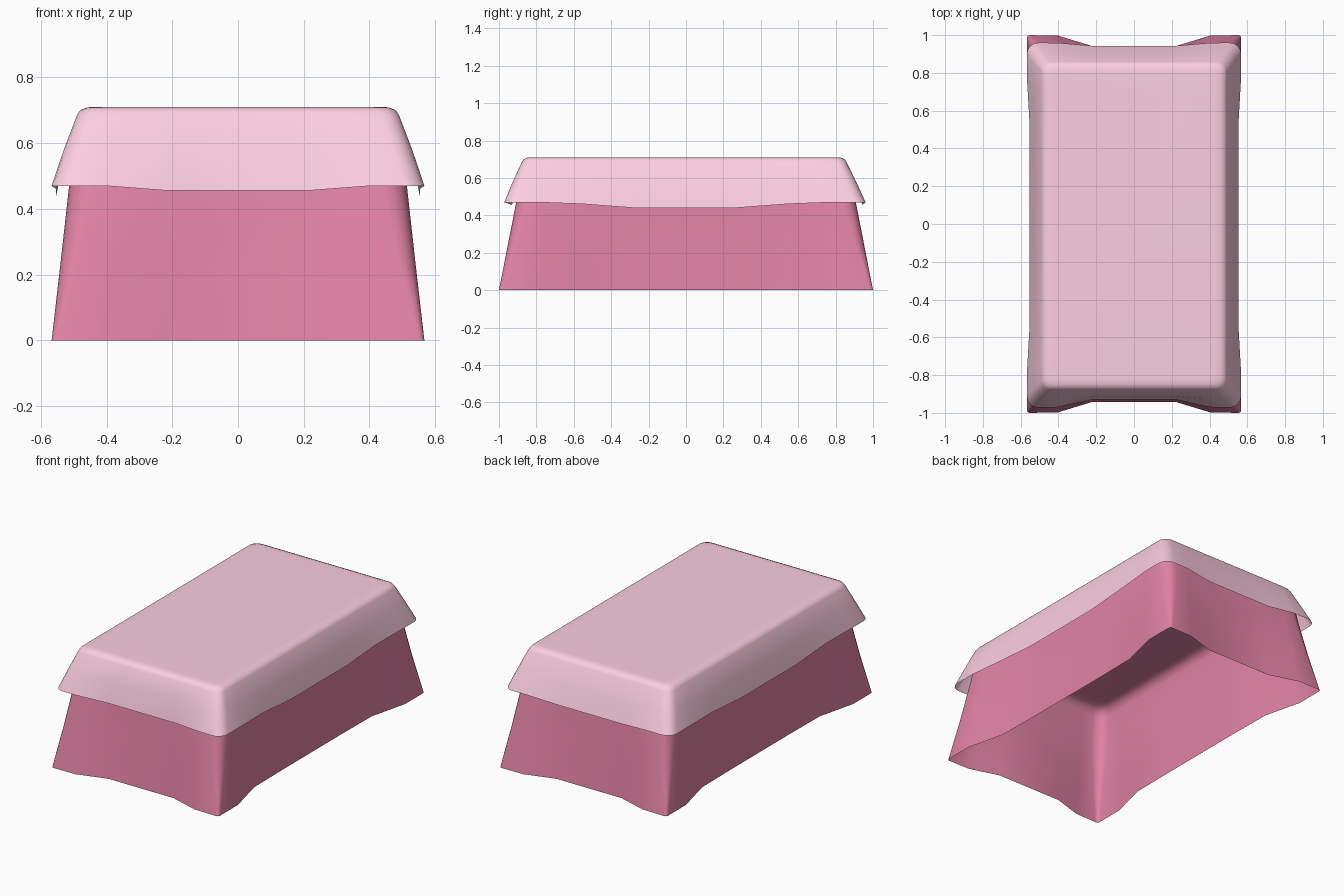
import bpy, bmesh, math

if "Cube" in bpy.data.objects:
    bpy.data.objects.remove(bpy.data.objects["Cube"])


def material(name, rgb):
    m = bpy.data.materials.new(name)
    m.diffuse_color = (*rgb, 1)
    m.use_nodes = True
    m.node_tree.nodes["Principled BSDF"].inputs["Base Color"].default_value = m.diffuse_color
    return m


def ring(hx, hy, z, r, dx=0, dy=0, sag_x=0, sag_y=0, cy=0, front=0):
    """Rounded rectangle whose side middles are pulled in (dx, dy) and down (sag)."""
    def quarter(dy):
        q = [(hx - dx, .28 * hy, z - sag_x), (hx - dx * .95, .57 * hy, z - sag_x * .3),
             (hx, .81 * hy, z)]
        for i in range(5):
            a = math.pi / 8 * i
            q.append((hx - r + r * math.cos(a), hy - r + r * math.sin(a), z))
        return q + [(.71 * hx, hy - dy * .05, z), (.39 * hx, hy - dy, z - sag_y)]
    b, f = quarter(dy), quarter(dy + front)
    pts = b + [(-x, y, h) for x, y, h in reversed(b)]
    pts += [(-x, -y, h) for x, y, h in f] + [(x, -y, h) for x, y, h in reversed(f)]
    return [(x, y + cy, h) for x, y, h in pts]


def loft(name, rings, mat):
    """Skin successive rings and cap the last one."""
    bm = bmesh.new()
    loops = [[bm.verts.new(p) for p in pts] for pts in rings]
    n = len(loops[0])
    for a, b in zip(loops, loops[1:]):
        for i in range(n):
            j = (i + 1) % n
            bm.faces.new((a[i], a[j], b[j], b[i]))
    bm.faces.new(loops[-1])
    me = bpy.data.meshes.new(name)
    bm.to_mesh(me)
    bm.free()
    me.shade_smooth()
    me.materials.append(mat)
    ob = bpy.data.objects.new(name, me)
    bpy.context.collection.objects.link(ob)
    return ob


# Bed skirt: open at the bottom, flared corners, closed under the blanket
loft("bed_skirt", [
    ring(.567, 1.0, 0, .015, .062, .058),
    ring(.540, .954, .235, .05, .04, .036),
    ring(.515, .91, .46, .07, .02, .018),
    ring(.498, .880, .61, .07),
    ring(.487, .866, .64, .07),
    ring(.462, .840, .658, .06),
    ring(.420, .80, .661, .06),
], material("skirt_pink", (.77, .23, .38)))

# Blanket: thin sheet draped over the top with a slightly sagging hem
loft("blanket", [
    ring(.567, .966, .47, .06, .014, .017, .03, .014, -.006, .025),
    ring(.530, .918, .58, .06, .004, .006, .01, .004, -.008, .01),
    ring(.490, .868, .685, .05, cy=-.01),
    ring(.480, .858, .70, .05, cy=-.01),
    ring(.458, .838, .709, .04, cy=-.01),
    ring(.430, .81, .71, .04, cy=-.01),
], material("blanket_pink", (.98, .62, .75)))
